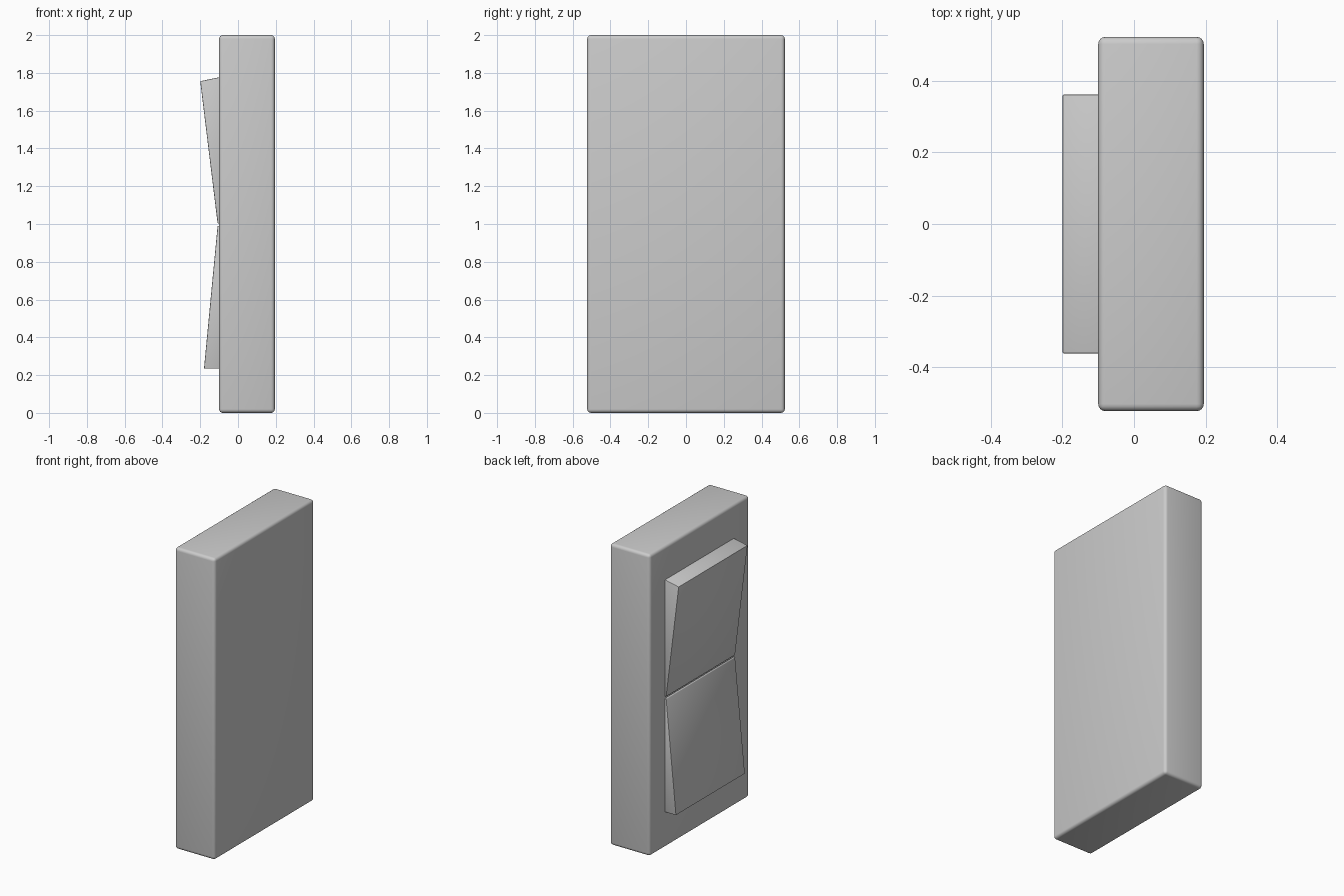
import bpy, bmesh, math

old = bpy.data.objects.get("Cube")
if old:
    bpy.data.objects.remove(old, do_unlink=True)

grey = bpy.data.materials.new("light_grey")
grey.use_nodes = True
colour = (0.6, 0.6, 0.6, 1)
grey.diffuse_color = colour
grey.node_tree.nodes["Principled BSDF"].inputs["Base Color"].default_value = colour


def extruded(name, profile, half_width):
    """Extrude an (x, z) profile symmetrically along y."""
    bm = bmesh.new()
    verts = [bm.verts.new((x, -half_width, z)) for x, z in profile]
    face = bm.faces.new(verts)
    side = bmesh.ops.extrude_face_region(bm, geom=[face])["geom"]
    moved = [v for v in side if isinstance(v, bmesh.types.BMVert)]
    bmesh.ops.translate(bm, verts=moved, vec=(0, 2 * half_width, 0))
    bmesh.ops.recalc_face_normals(bm, faces=bm.faces[:])
    mesh = bpy.data.meshes.new(name)
    bm.to_mesh(mesh)
    bm.free()
    mesh.materials.append(grey)
    obj = bpy.data.objects.new(name, mesh)
    bpy.context.collection.objects.link(obj)
    return obj


def round_edges(obj, width, segments):
    bevel = obj.modifiers.new("rounded_edges", "BEVEL")
    bevel.width = width
    bevel.segments = segments
    bevel.limit_method = "ANGLE"
    bevel.angle_limit = math.radians(30)
    bpy.ops.object.select_all(action="DESELECT")
    obj.select_set(True)
    bpy.context.view_layer.objects.active = obj
    bpy.ops.object.modifier_apply(modifier=bevel.name)
    bpy.ops.object.shade_smooth_by_angle(angle=math.radians(40))


# Wall plate with softly rounded edges
plate = extruded("switch_plate", [(-0.1, 0), (0.195, 0), (0.195, 2), (-0.1, 2)], 0.523)
round_edges(plate, 0.02, 4)

# Two tilted rocker halves meeting at a thin central groove
upper = extruded("rocker_upper", [(-0.07, 1.0), (-0.108, 1.003), (-0.2, 1.756), (-0.07, 1.783)], 0.362)
lower = extruded("rocker_lower", [(-0.07, 0.235), (-0.18, 0.235), (-0.108, 0.99), (-0.07, 0.993)], 0.362)
for half in (upper, lower):
    round_edges(half, 0.004, 2)
